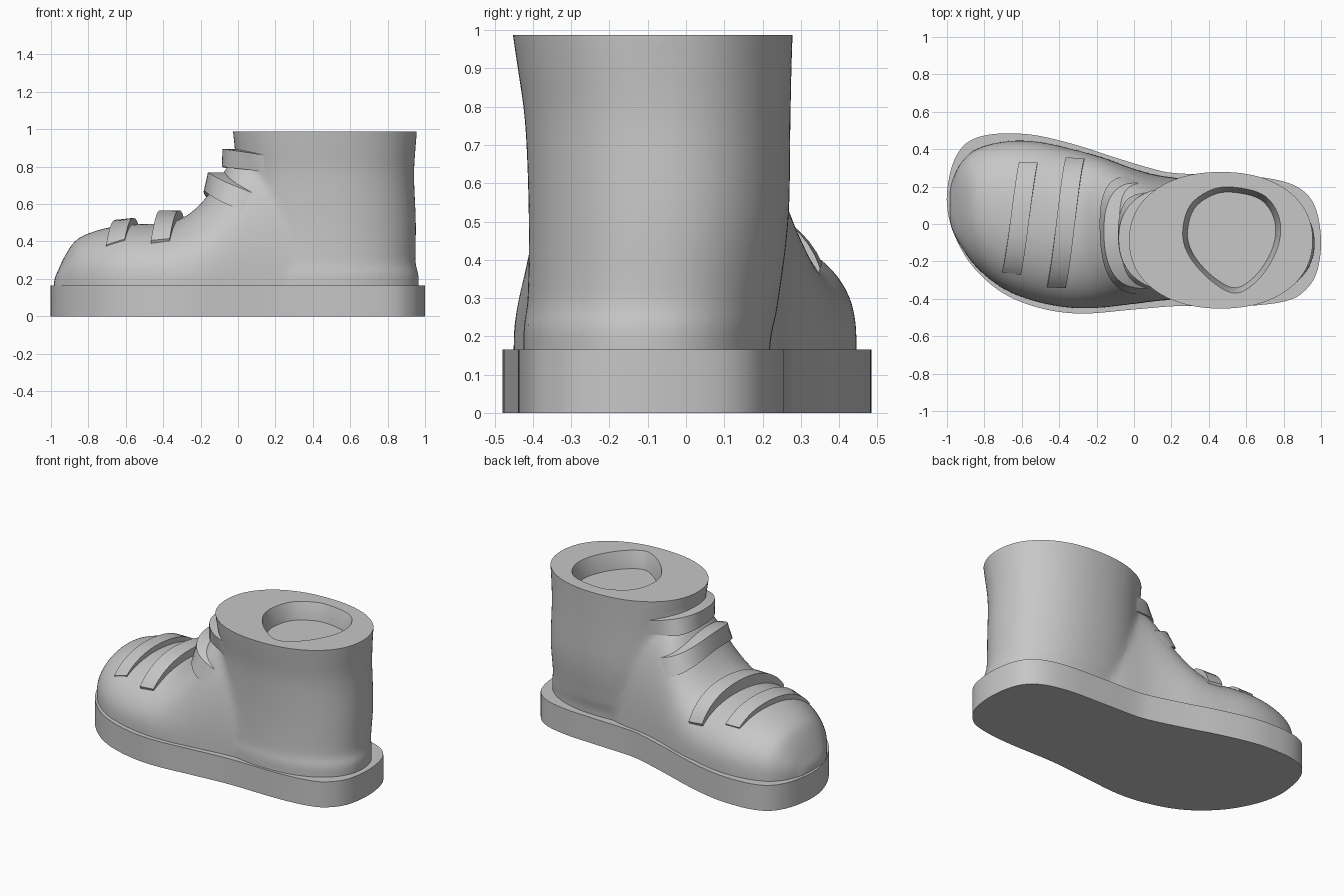
import bpy, bmesh
from math import sin, cos, pi, radians
from mathutils import Vector
from mathutils.bvhtree import BVHTree

cube = bpy.data.objects.get("Cube")
if cube:
    bpy.data.objects.remove(cube)

grey = bpy.data.materials.new("plain grey")
grey.use_nodes = True
grey.diffuse_color = (0.57, 0.57, 0.57, 1)
grey.node_tree.nodes["Principled BSDF"].inputs["Base Color"].default_value = (0.57, 0.57, 0.57, 1)


def spline(points, steps, closed):
    """Smooth curve through points of any dimension."""
    p = [Vector(q) for q in points]
    n = len(p)
    at = (lambda i: p[i % n]) if closed else (lambda i: p[max(0, min(n - 1, i))])
    out = []
    for i in range(n if closed else n - 1):
        a, b, c, d = (at(i + k) for k in (-1, 0, 1, 2))
        for s in range(steps):
            t = s / steps
            out.append(0.5 * (2 * b + (c - a) * t + (2 * a - 5 * b + 4 * c - d) * t * t
                              + (3 * b - a - 3 * c + d) * t ** 3))
    if not closed:
        out.append(p[-1])
    return out


def make_object(name, lofts):
    """Skin each stack of equal closed rings and cap both ends."""
    bm = bmesh.new()
    for rings in lofts:
        rows = [[bm.verts.new(co) for co in ring] for ring in rings]
        n = len(rows[0])
        for lo, hi in zip(rows, rows[1:]):
            for i in range(n):
                bm.faces.new((lo[i], lo[(i + 1) % n], hi[(i + 1) % n], hi[i]))
        bm.faces.new(rows[0][::-1])
        bm.faces.new(rows[-1])
    bmesh.ops.recalc_face_normals(bm, faces=bm.faces)
    mesh = bpy.data.meshes.new(name)
    bm.to_mesh(mesh)
    bm.free()
    obj = bpy.data.objects.new(name, mesh)
    bpy.context.collection.objects.link(obj)
    mesh.materials.append(grey)
    return obj


def smooth(obj, angle=35):
    bpy.ops.object.select_all(action='DESELECT')
    obj.select_set(True)
    bpy.context.view_layer.objects.active = obj
    bpy.ops.object.shade_smooth_by_angle(angle=radians(angle))


def power(v, e):
    return (1 if v >= 0 else -1) * abs(v) ** e


# Sole: one thick flat slab
outline = spline([(-1, .1), (-.988, .25), (-.95, .365), (-.885, .44), (-.78, .477), (-.64, .484),
                  (-.5, .47), (-.3, .42), (-.1, .355), (.1, .295), (.22, .272), (.45, .262),
                  (.7, .247), (.87, .2), (.965, .1), (1, -.08), (.98, -.25), (.92, -.35),
                  (.82, -.41), (.6, -.438), (.25, -.438), (0, -.457), (-.28, -.479),
                  (-.5, -.45), (-.7, -.37), (-.86, -.23), (-.96, -.06)], 5, True)
sole = make_object("sole", [[[(p.x, p.y, z) for p in outline] for z in (0, .165)]])
smooth(sole)

# Foot: arched sections (x, right edge, left edge, crest height), fuller on the left
foot_rings = []
for x, y0, y1, top in spline([(-.985, 0, .2, .2), (-.96, -.06, .26, .25), (-.93, -.11, .32, .315),
                              (-.87, -.2, .385, .405), (-.79, -.28, .42, .447),
                              (-.7, -.345, .44, .473), (-.6, -.39, .446, .49),
                              (-.48, -.425, .435, .494), (-.35, -.447, .405, .505),
                              (-.25, -.45, .38, .555), (-.15, -.445, .35, .66),
                              (-.07, -.435, .32, .78), (0, -.427, .295, .88),
                              (.12, -.412, .262, .95), (.3, -.392, .235, .95),
                              (.45, -.35, .19, .93)], 4, False):
    base = min(.2, top - .06)
    ring = [(x, y0, .05), (x, y1, .05)]
    for i in range(41):
        a = pi * i / 40
        e = .88 if cos(a) > 0 else .97
        ring.append((x, (y0 + y1) / 2 + (y1 - y0) / 2 * power(cos(a), e),
                     base + (top - base) * max(sin(a), 0) ** e))
    foot_rings.append(ring)

# Shaft: oval slices (height, front, heel, right, left) with a low welt
shaft_rings = []
for z, x0, x1, y0, y1 in spline([(.05, 0, .967, -.425, .215), (.2, 0, .967, -.425, .222),
                                 (.235, 0, .967, -.426, .231), (.28, 0, .95, -.415, .24),
                                 (.5, 0, .952, -.411, .268), (.75, 0, .942, -.42, .273),
                                 (.9, -.018, .95, -.44, .276), (.99, -.028, .957, -.453, .279),
                                 (1.1, -.035, .96, -.465, .281)], 4, False):
    ring = []
    for i in range(64):
        a = 2 * pi * i / 64
        ring.append(((x0 + x1) / 2 + (x1 - x0) / 2 * power(cos(a), .92),
                     (y0 + y1) / 2 + (y1 - y0) / 2 * power(sin(a), .92), z))
    shaft_rings.append(ring)

# Upper: foot and shaft blended, trimmed flat, with a shallow opening
upper = make_object("upper", [foot_rings, shaft_rings])
blend = upper.modifiers.new("blend", 'REMESH')
blend.mode = 'VOXEL'
blend.voxel_size = .018
relax = upper.modifiers.new("relax", 'SMOOTH')
relax.factor, relax.iterations = .5, 14

trim_square = [(-2, -2), (2, -2), (2, 2), (-2, 2)]
trim = make_object("trim_cutter", [[[(x, y, z) for x, y in trim_square] for z in (.987, 1.5)]])
hole = spline([(.26, -.05), (.3, .1), (.42, .185), (.55, .195), (.7, .15), (.777, .03),
               (.77, -.12), (.68, -.28), (.55, -.37), (.42, -.31), (.3, -.18)], 5, True)
middle = Vector((.52, -.08))
hole_rings = []
for z, scale in ((.88, .9), (.93, .93), (.987, 1), (1.3, 1)):
    hole_rings.append([(*(middle + (p - middle) * scale), z) for p in hole])
opening = make_object("opening_cutter", [hole_rings])
for cutter in (trim, opening):
    cutter.hide_render = True
    cut = upper.modifiers.new(cutter.name, 'BOOLEAN')
    cut.operation, cut.solver, cut.object = 'DIFFERENCE', 'EXACT', cutter

depsgraph = bpy.context.evaluated_depsgraph_get()
finished = bpy.data.meshes.new_from_object(upper.evaluated_get(depsgraph))
upper.modifiers.clear()
upper.data = finished
finished.materials.clear()
finished.materials.append(grey)
for cutter in (trim, opening):
    bpy.data.objects.remove(cutter)
smooth(upper)

surface = BVHTree.FromPolygons([v.co for v in finished.vertices],
                               [tuple(p.vertices) for p in finished.polygons])


def strap(name, rays, heights, taper):
    """Band laid on the upper; rays give (lower, upper) edge origins and directions."""
    rings = []
    for s, edges in rays:
        fade = 1 - taper * abs(s) ** 2.5
        section = []
        for (origin, direction), h in zip(edges, heights):
            hit = surface.ray_cast(origin, direction)[0]
            section += [hit - direction * h * fade, hit + direction * .03]
        a, b, c, d = section
        rings.append([a, c, d, b])
    smooth(make_object(name, [rings]), 30)


STEPS = 24
params = [2 * i / STEPS - 1 for i in range(STEPS + 1)]

# Toe straps: rays fan inward across the arch of the foot
for name, near, far, heights in (
        ("toe_strap", (-.655, -.275), (-.565, .33), (.035, .035)),
        ("instep_strap", (-.415, -.345), (-.315, .37), (.07, .05))):
    rays = []
    for s in params:
        base = Vector(near).lerp(Vector(far), (s + 1) / 2)
        down = Vector((0, -.45 * s, -1)).normalized()
        edges = []
        for dx in (-.05, .05):
            target = Vector((base.x + dx, base.y, .42))
            edges.append((target - down * .6, down))
        rays.append((s, edges))
    strap(name, rays, heights, .75)

# Ankle straps: rays point at the shaft axis around its front, ends sink in
for name, low, high, drop, spread, heights in (
        ("lower_ankle_strap", .67, .77, .12, 37, (.04, .085)),
        ("upper_ankle_strap", .80, .895, .035, 42, (.03, .065))):
    rays = []
    for s in params:
        a = pi + radians(spread) * s
        inward = Vector((-cos(a), -sin(a), 0))
        edges = []
        for z in (low, high):
            axis = Vector((.45, -.08, z - drop * s * s))
            edges.append((axis - inward * 1.5, inward))
        rays.append((s, edges))
    strap(name, rays, heights, 1.1)
